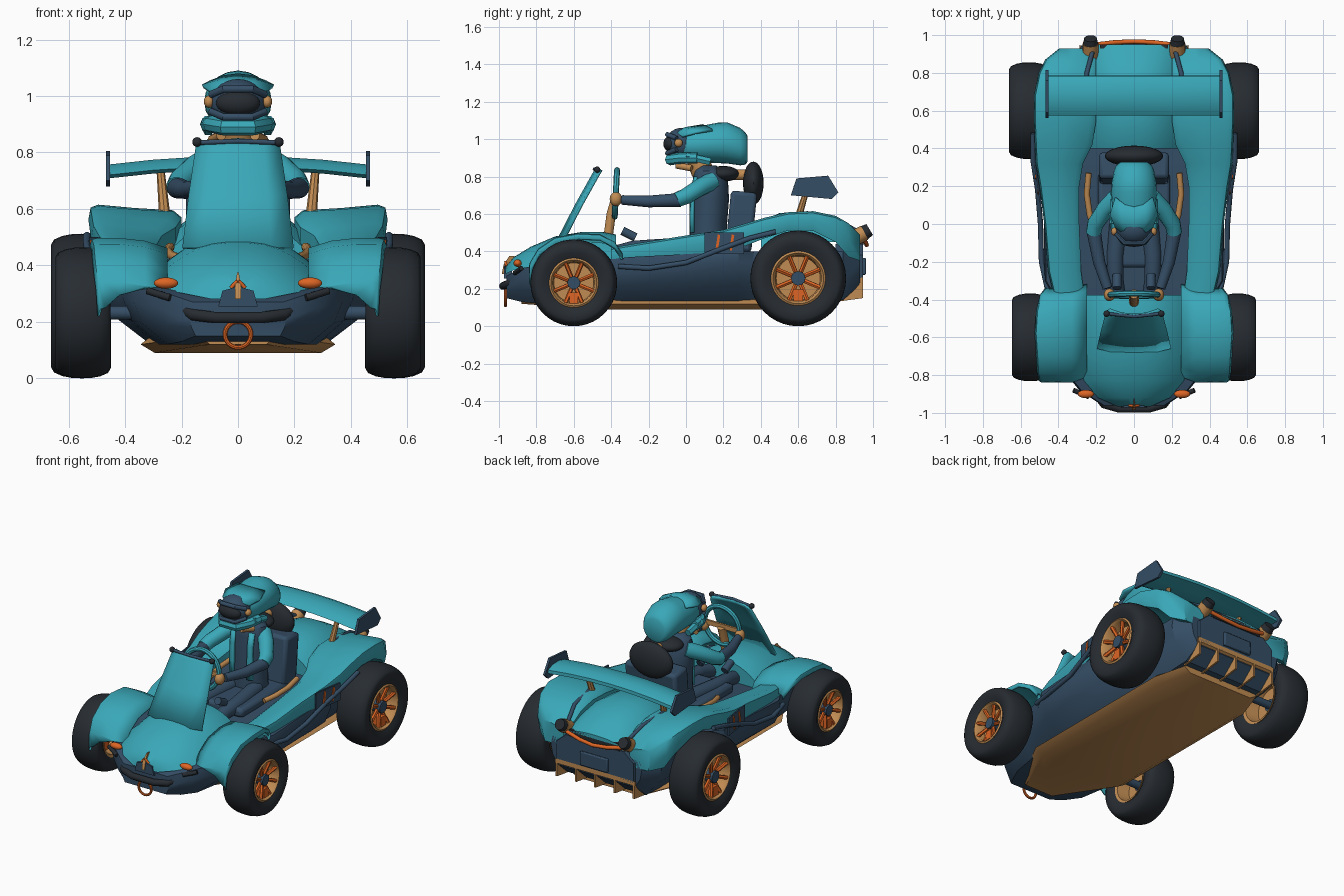
import bpy, bmesh, math
from mathutils import Matrix, Vector

if "Cube" in bpy.data.objects:
    bpy.data.objects.remove(bpy.data.objects["Cube"])


def mat(name, rgb):
    m = bpy.data.materials.new(name)
    m.diffuse_color = (*rgb, 1)
    m.use_nodes = True
    m.node_tree.nodes["Principled BSDF"].inputs["Base Color"].default_value = m.diffuse_color
    return m


TEAL = mat("teal paint", (0.042, 0.39, 0.48))
NAVY = mat("navy", (0.035, 0.075, 0.13))
BLACK = mat("charcoal rubber", (0.02, 0.025, 0.031))
TAN = mat("bronze", (0.53, 0.26, 0.085))
ORANGE = mat("orange", (0.72, 0.13, 0.018))


def finish(bm, name, m, mirror=False, solid=0, bevel=0, angle=38):
    bmesh.ops.recalc_face_normals(bm, faces=bm.faces)
    me = bpy.data.meshes.new(name)
    bm.to_mesh(me)
    bm.free()
    ob = bpy.data.objects.new(name, me)
    bpy.context.collection.objects.link(ob)
    me.materials.append(m)
    if solid:
        ob.modifiers.new("thickness", 'SOLIDIFY').thickness = solid
    if bevel:
        b = ob.modifiers.new("bevel", 'BEVEL')
        b.width, b.segments = bevel, 2
    if mirror:
        ob.modifiers.new("mirror", 'MIRROR').use_axis[0] = True
    bpy.ops.object.select_all(action='DESELECT')
    ob.select_set(True)
    bpy.context.view_layer.objects.active = ob
    bpy.ops.object.shade_smooth_by_angle(angle=math.radians(angle))
    return ob


def loft(name, rings, m, closed=True, cap=True, **kw):
    bm = bmesh.new()
    vs = [[bm.verts.new(p) for p in r] for r in rings]
    n = len(rings[0])
    for a, b in zip(vs, vs[1:]):
        for i in range(n if closed else n - 1):
            j = (i + 1) % n
            bm.faces.new((a[i], a[j], b[j], b[i]))
    if closed and cap:
        bm.faces.new(vs[0])
        bm.faces.new(vs[-1])
    if closed and not cap:
        bmesh.ops.remove_doubles(bm, verts=bm.verts, dist=1e-5)
    return finish(bm, name, m, **kw)


def box(name, c, s, m, rx=0, **kw):
    bm = bmesh.new()
    bmesh.ops.create_cube(bm, size=1, matrix=Matrix.Translation(c) @ Matrix.Rotation(rx, 4, 'X') @ Matrix.Diagonal((*s, 1)))
    return finish(bm, name, m, **kw)


def ball(name, c, s, m, **kw):
    bm = bmesh.new()
    bmesh.ops.create_uvsphere(bm, u_segments=24, v_segments=14, radius=1,
                              matrix=Matrix.Translation(c) @ Matrix.Diagonal((*s, 1)))
    return finish(bm, name, m, **kw)


def tube(name, pts, r, m, seg=10, r2=None, **kw):
    """Round bar through points, optionally tapering to r2."""
    P = [Vector(p) for p in pts]
    rings = []
    for i, p in enumerate(P):
        d = (P[min(i + 1, len(P) - 1)] - P[max(i - 1, 0)]).normalized()
        u = d.cross(Vector((0, 0, 1)) if abs(d.z) < 0.9 else Vector((0, 1, 0))).normalized()
        v = d.cross(u)
        q = r + ((r2 or r) - r) * i / (len(P) - 1)
        rings.append([p + q * (u * math.cos(t) + v * math.sin(t))
                      for t in (2 * math.pi * k / seg for k in range(seg))])
    return loft(name, rings, m, **kw)


def torus(name, c, R, r, m, tilt=0, seg=32):
    turn = Matrix.Rotation(tilt, 3, 'X')
    rings = [[Vector(c) + turn @ Vector(((R + r * math.cos(b)) * math.cos(a), r * math.sin(b), (R + r * math.cos(b)) * math.sin(a)))
              for b in (k * math.pi / 4 for k in range(8))] for a in (2 * math.pi * i / seg for i in range(seg + 1))]
    return loft(name, rings, m, cap=False)


def revolve(name, prof, c, m, seg=40):
    return loft(name, [[(c[0] + x, c[1] + r * math.cos(t), c[2] + r * math.sin(t))
                        for t in (2 * math.pi * k / seg for k in range(seg))] for r, x in prof], m, cap=False, mirror=True)


def dome(y, w, zb, zt, n=14):
    return [(w * u, y, zb + (zt - zb) * (1 - abs(u) ** 2.4)) for u in (-1 + 2 * i / n for i in range(n + 1))]


def ellipse(c, a, b, axis, seg=20):
    T = [2 * math.pi * k / seg for k in range(seg)]
    if axis == 'y':
        return [(c[0] + a * math.cos(t), c[1], c[2] + b * math.sin(t)) for t in T]
    return [(c[0] + a * math.cos(t), c[1] + b * math.sin(t), c[2]) for t in T]


# Wheels: tyre, dished rim, spokes, hub, brake and axle
for tag, y, R, x, w in (("front", -0.6, 0.232, 0.549, 0.098), ("rear", 0.6, 0.256, 0.556, 0.106)):
    c = (x, y, R)
    revolve(tag + "_tyre", [(R * a, w * b) for a, b in ((.56, -.8), (.7, -.97), (.85, -1), (.92, -.9), (.97, -.62), (.995, -.3), (1, 0),
            (.995, .3), (.97, .62), (.92, .9), (.85, 1), (.7, .97), (.56, .8), (.56, -.8))], c, BLACK)
    revolve(tag + "_rim", [(R * a, w * b) for a, b in ((.57, .82), (.53, .88), (.48, .75), (.46, .2), (.001, .2), (.001, .05), (.46, .05), (.5, -.8), (.57, -.85))], c, TAN)
    for k in range(8):
        a = 2 * math.pi * (k + 0.5) / 8
        p = lambda q, d: (x + w * d, y + R * q * math.cos(a), R + R * q * math.sin(a))
        tube(f"{tag}_spoke_{k}", [p(.1, .5), p(.5, .72)], R * .05, ORANGE, seg=6, mirror=True)
    box(tag + "_brake_caliper", (x + w * .3, y, R * .65), (w * .95, R * .2, R * .25), ORANGE, mirror=True)
    tube(tag + "_hub", [(x - w * .1, y, R), (x + w * .75, y, R)], R * .15, NAVY, seg=12, mirror=True)
    tube(tag + "_axle", [(0.2, y, R), (x, y, R)], 0.025, NAVY, mirror=True)

# Lower tub: navy hull with sides sloping outwards
tub = ((-.96, .17, .15, .15, .27), (-.88, .29, .2, .13, .31), (-.78, .37, .25, .12, .33), (-.6, .41, .28, .12, .35),
       (-.38, .43, .3, .12, .36), (-.3, .475, .31, .12, .37), (.28, .48, .31, .12, .4), (.36, .41, .3, .12, .4), (.84, .41, .3, .14, .4), (.93, .33, .28, .22, .4))
loft("lower_tub", [[(-wb, y, zb), (wb, y, zb), ((wb + 3 * w) / 4, y, (zb + zt) / 2 - .03), (w, y, zt - .06), (w - .01, y, zt),
                    (-w + .01, y, zt), (-w, y, zt - .06), (-(wb + 3 * w) / 4, y, (zb + zt) / 2 - .03)]
                   for y, w, wb, zb, zt in tub], NAVY)
loft("skid_plate", [[(-w + e, y, .09 + h), (w - e, y, .09 + h), (w, y, .12 + h), (w - .04, y, .152), (-w + .04, y, .152), (-w, y, .12 + h)]
                    for y, w, e, h in ((-.88, .13, .03, .03), (-.5, .345, .05, 0), (.6, .345, .05, 0), (.8, .28, .05, .01))], TAN)

# Rear diffuser: sloping tray with upright fins
loft("diffuser", [[(-w, y, z), (w, y, z), (w, y, z + .03), (-w, y, z + .03)]
                  for y, w, z in ((.76, .27, .12), (.945, .29, .235))], TAN)
for i in range(5):
    x = -.28 + .14 * i
    loft(f"diffuser_fin_{i}", [[(x + d, .8, .13), (x + d, .945, .15), (x + d, .945, .25), (x + d, .86, .22)] for d in (-.006, .006)], TAN)

# Hood and front fenders
loft("hood", [dome(*s) for s in ((-.965, .09, .28, .315), (-.92, .19, .3, .37), (-.83, .27, .315, .425), (-.7, .32, .32, .48),
                                 (-.55, .335, .32, .505), (-.45, .33, .33, .505), (-.375, .31, .33, .49))], TEAL)
arch = ((-.84, .25, .49), (-.835, .34, .495), (-.79, .415, .505), (-.7, .475, .51), (-.58, .497, .518), (-.46, .492, .51), (-.38, .45, .49), (-.34, .39, .46))
loft("front_fender", [[(.25, y + .03, z - .035 + max(0, .36 - z)), (.33, y, z - .01 + max(0, .335 - z)), (.42, y, z + max(0, .295 - z)),
                       (w - .02, y, z), (w, y, z - .005), (w + .008, y + .005, z - .03)]
                      for y, z, w in arch], TEAL, closed=False, solid=.015, mirror=True)
loft("hood_vent", [[(x, y, z) for x, z in ((-.07, .255), (.07, .255), (.055, .31), (0, .325), (-.055, .31))] for y in (-.93, -.972)], NAVY)

# Side pods flowing into the rear fenders
pods = ((-.40, .26, .42, .33, .42), (-.25, .28, .455, .34, .445), (0, .29, .475, .37, .485), (.2, .29, .5, .4, .515), (.32, .27, .52, .43, .55),
        (.42, .22, .525, .47, .58), (.55, .2, .53, .513, .61), (.68, .2, .53, .51, .615), (.8, .2, .505, .45, .59), (.87, .2, .47, .37, .55), (.93, .24, .395, .35, .49))
loft("side_pod", [[(xi, y, zb), (xi, y, zt - .045), (xi + .03, y, zt - .02), ((xi + xo) / 2, y, zt - .012), (xo - .035, y, zt),
                   (xo - .008, y, zt - .01), (xo, y, (zt + zb) / 2), (xo - .02, y, zb)] for y, xi, xo, zb, zt in pods], TEAL, mirror=True)
loft("rear_deck", [dome(*s) for s in ((.4, .27, .42, .56), (.5, .29, .44, .605), (.65, .29, .45, .615), (.8, .27, .45, .585),
                                      (.9, .24, .45, .53), (.95, .2, .47, .495))], TEAL)
loft("rear_panel", [[(-w, y, .24), (w, y, .24), (w, y, .38), (w * .75, y, .44), (-w * .75, y, .44), (-w, y, .38)]
                    for y, w in ((.8, .32), (.945, .28))], NAVY)
box("rear_grille", (0, .94, .46), (.36, .02, .05), BLACK)
box("rear_plate", (0, .952, .32), (.2, .02, .09), NAVY, bevel=.006)
tube("rear_light_strip", [(-.2, .95, .465), (-.1, .962, .445), (0, .966, .435), (.1, .962, .445), (.2, .95, .465)], .012, ORANGE)
tube("deck_seam", [(.27, .62, .59), (.25, .8, .572), (.215, .93, .5)], .012, NAVY, mirror=True)

# Exhausts
tube("exhaust_pipe", [(.23, .88, .46), (.23, .955, .5)], .042, TAN, seg=16, mirror=True)
tube("exhaust_tip", [(.23, .95, .498), (.23, .982, .517)], .04, BLACK, seg=16, r2=.034, mirror=True)

# Side bars and side panels
tube("side_bar", [(.455, -.36, .32), (.49, -.2, .31), (.495, 0, .34), (.51, .18, .41), (.535, .34, .47), (.535, .48, .505)], .014, NAVY, mirror=True)
loft("side_panel", [[(x, y, .385), (x + .008, y, .385), (x + .008, y, .5), (x, y, .5)] for x, y in ((.489, .1), (.503, .2), (.52, .31))], NAVY, mirror=True)
for i in range(2):
    box(f"panel_stripe_{i}", (.506 + i * .012, .17 + i * .075, .447), (.012, .014, .085), ORANGE, rx=-.15, mirror=True)

# Windscreen: gently curved sheet leaning back
loft("windscreen", [[(w * u, y + .03 * u * u, z) for u in (-1, -.6, -.2, .2, .6, 1)]
                    for w, y, z in ((.197, -.69, .465), (.175, -.595, .65), (.15, -.5, .82), (.13, -.487, .84))], TEAL, closed=False, solid=.014)
tube("windscreen_top_bar", [(-.14, -.475, .835), (0, -.49, .84), (.14, -.475, .835)], .009, NAVY)
ball("windscreen_knob", (.145, -.475, .837), (.017, .017, .017), BLACK, mirror=True)

# Nose details
tube("front_bumper", [(-.19, -.915, .245), (-.16, -.955, .225), (-.08, -.978, .215), (.08, -.978, .215), (.16, -.955, .225), (.19, -.915, .245)], .021, BLACK)
torus("tow_ring", (0, -.965, .155), .046, .008, ORANGE)
ball("front_lamp", (.255, -.9, .337), (.043, .022, .02), ORANGE, mirror=True)
tube("front_marker", [(.24, -.915, .285), (.32, -.88, .31)], .013, BLACK, mirror=True)
loft("nose_fin", [[(-w, y, z), (w, y, z), (0, y + .03, z)] for w, y, z in ((.01, -.985, .28), (.01, -.975, .33), (.003, -.945, .375))], TAN)
tube("nose_chevron", [(.002, -.965, .345), (.025, -.96, .32)], .007, ORANGE, mirror=True)

# Rear wing with end plates and struts
loft("rear_wing", [[(x, y, z - .03 * (x / .46) ** 2) for y, z in ((.575, .75), (.61, .772), (.67, .787), (.74, .785), (.783, .766), (.785, .745), (.69, .745), (.6, .738))]
                   for x in (-.46, -.3, -.15, 0, .15, .3, .46)], TEAL)
loft("wing_end_plate", [[(x, y, z) for y, z in ((.56, .70), (.59, .79), (.76, .805), (.815, .715), (.78, .68))] for x in (.453, .468)], NAVY, mirror=True)
tube("wing_strut", [(.26, .6, .58), (.275, .65, .745)], .02, TAN, seg=8, r2=.014, mirror=True)

# Cockpit: seat, headrest, trim, steering
box("seat_base", (0, .02, .405), (.38, .5, .06), NAVY, bevel=.02)
box("seat_back", (0, .295, .56), (.37, .14, .32), NAVY, rx=-.1, bevel=.02)
ball("headrest", (0, .36, .765), (.155, .055, .115), BLACK)
tube("headrest_post", [(0, .18, .81), (0, .36, .81)], .03, TAN)
tube("cockpit_trim", [(.21, -.03, .425), (.235, .05, .435), (.25, .16, .45), (.24, .27, .465)], .016, TAN, mirror=True)
tube("steering_column", [(0, -.42, .45), (0, -.4, .6), (0, -.37, .7)], .026, TAN)
torus("steering_wheel", (0, -.375, .71), .125, .016, TEAL, tilt=-.05)
box("steering_spoke", (0, -.375, .705), (.23, .014, .03), TAN)

# Driver: body and limbs
loft("driver_torso", [ellipse((0, y, z), a, b, 'z') for z, y, a, b in
                      ((.42, .12, .12, .1), (.55, .12, .115, .1), (.68, .13, .13, .1), (.77, .13, .13, .095), (.83, .12, .11, .08), (.86, .11, .06, .05))], NAVY)
loft("vest_strap", [[(.05, y, z), (.085, y + .012, z)] for y, z in ((.018, .5), (.018, .6), (.022, .72), (.04, .8))], TEAL, closed=False, solid=.015, mirror=True)
tube("upper_arm", [(.09, .14, .775), (.15, .08, .745), (.205, .0, .695), (.215, -.05, .675)], .05, TEAL, seg=14, r2=.04, mirror=True)
tube("forearm", [(.215, -.03, .675), (.185, -.2, .667), (.14, -.34, .675)], .038, NAVY, seg=14, r2=.026, mirror=True)
ball("hand", (.13, -.375, .68), (.03, .033, .038), TAN, mirror=True)
tube("leg", [(.075, .08, .43), (.1, -.16, .42), (.1, -.28, .415), (.08, -.42, .38)], .05, NAVY, seg=14, r2=.04, mirror=True)
tube("knee_pad", [(.09, -.34, .51), (.09, -.27, .475)], .024, NAVY, mirror=True)
tube("neck", [(0, .09, .82), (0, .06, .9)], .06, TAN, seg=16)
ball("shoulder_pad", (0, .2, .815), (.11, .085, .042), BLACK)

# Driver: helmet, visor and goggles
loft("helmet_shell", [ellipse((0, y, z), a, b, 'y', 20) for y, z, a, b in
                      ((-.03, .965, .085, .08), (.04, .97, .108, .092), (.1, .975, .117, .1), (.17, .98, .12, .108), (.22, .98, .118, .11), (.29, .96, .105, .1), (.318, .95, .088, .086), (.328, .948, .07, .07))], TEAL)
ball("helmet_face", (0, -.025, .975), (.098, .085, .085), NAVY)
ball("goggle_lens", (0, -.083, .975), (.078, .038, .043), BLACK)
for z, d in ((1.025, .02), (.925, -.02)):
    tube("goggle_frame", [(-.095, -.05, z - d), (-.05, -.1, z), (.05, -.1, z), (.095, -.05, z - d)], .013, NAVY)
loft("helmet_peak", [[(w * u, y + .05 * u * u, z - .025 * u * u) for u in (-1, -.5, 0, .5, 1)]
                     for w, y, z in ((.1, -.07, 1.045), (.128, -.0, 1.065), (.1, .09, 1.08))], TEAL, closed=False, solid=.014)
tube("chin_guard", [(-.105, .06, .9), (-.095, -.02, .9), (-.05, -.085, .89), (.05, -.085, .89), (.095, -.02, .9), (.105, .06, .9)], .03, TEAL, seg=8)
tube("cheek_plate", [(.107, .0, .91), (.105, .13, .88)], .022, TEAL, seg=6, mirror=True)
ball("helmet_bolt", (.103, -.04, .98), (.018, .022, .022), TAN, mirror=True)
tube("breather", [(.06, -.05, .86), (.09, .03, .845)], .018, TAN, mirror=True)
